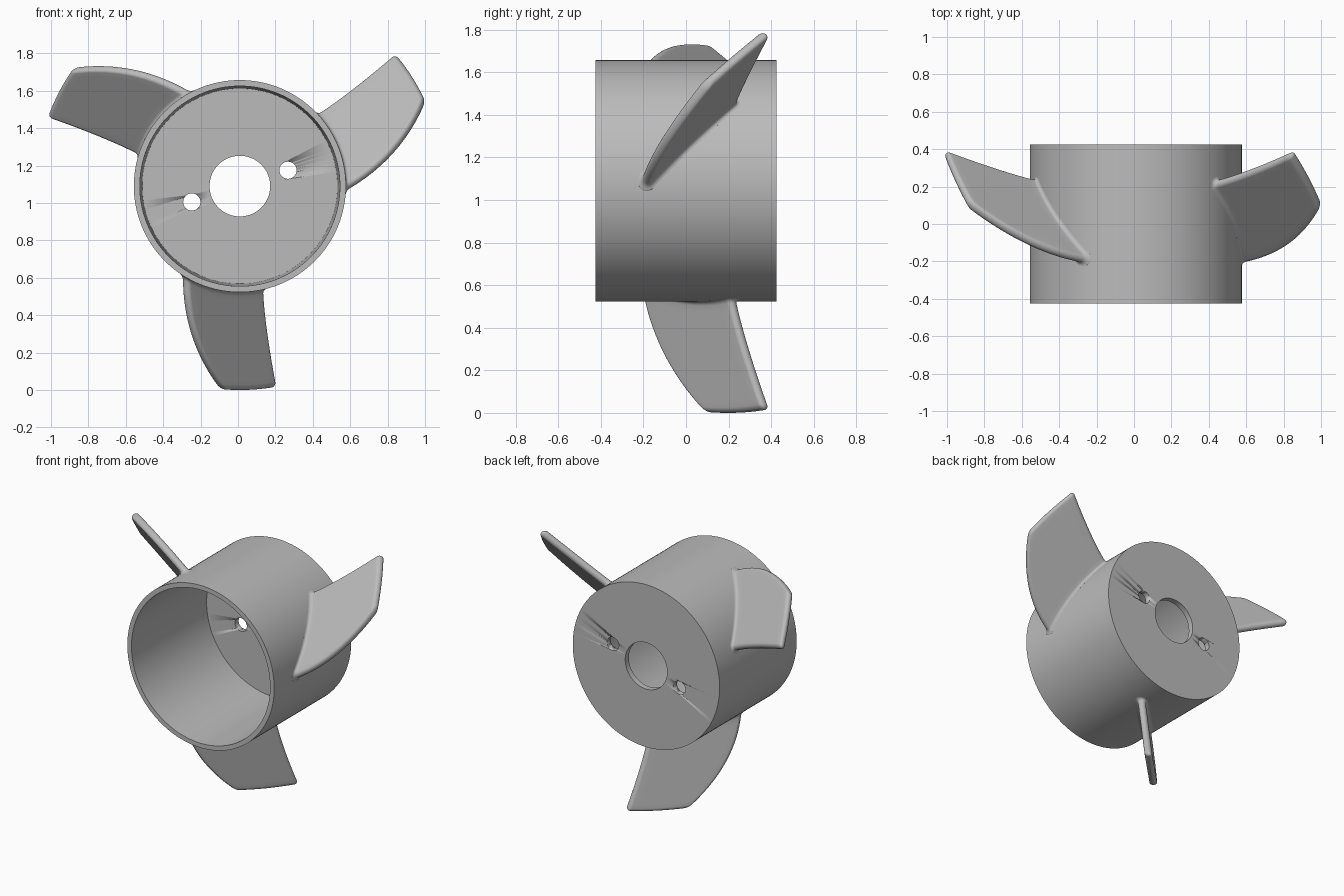
import bpy, bmesh
from math import sin, cos, pi, radians, sqrt
from mathutils import Matrix, Vector

if "Cube" in bpy.data.objects:
    bpy.data.objects.remove(bpy.data.objects["Cube"], do_unlink=True)

CENTRE = Vector((0.01, 0, 1.09))   # hub axis runs along y through here
HUB_R, TIP_R = 0.567, 1.09
HALF_LEN = 0.425

grey = bpy.data.materials.new("plain_grey")
grey.use_nodes = True
colour = (0.5, 0.5, 0.5, 1)
grey.diffuse_color = colour
grey.node_tree.nodes["Principled BSDF"].inputs["Base Color"].default_value = colour


def make_object(name, bm, angle=40):
    bmesh.ops.recalc_face_normals(bm, faces=bm.faces)
    mesh = bpy.data.meshes.new(name)
    bm.to_mesh(mesh)
    bm.free()
    mesh.materials.append(grey)
    obj = bpy.data.objects.new(name, mesh)
    bpy.context.collection.objects.link(obj)
    select(obj)
    bpy.ops.object.shade_smooth_by_angle(angle=radians(angle))
    return obj


def select(obj):
    bpy.ops.object.select_all(action='DESELECT')
    obj.select_set(True)
    bpy.context.view_layer.objects.active = obj


def loft(bm, rings, closed=False):
    """Skin a list of vertex rings with quads."""
    n = len(rings[0])
    pairs = list(zip(rings, rings[1:]))
    if closed:
        pairs.append((rings[-1], rings[0]))
    for a, b in pairs:
        for i in range(n):
            j = (i + 1) % n
            bm.faces.new((a[i], a[j], b[j], b[i]))


# Hub: open cup turned about y, with a bored back plate
def make_hub(steps=128):
    profile = [(HUB_R, -HALF_LEN), (HUB_R, HALF_LEN), (0.162, HALF_LEN),
               (0.162, 0.385), (0.522, 0.385), (0.535, -HALF_LEN)]
    bm = bmesh.new()
    rings = []
    for r, y in profile:
        angles = [2 * pi * i / steps for i in range(steps)]
        rings.append([bm.verts.new(CENTRE + Vector((r * cos(a), y, r * sin(a))))
                      for a in angles])
    loft(bm, rings, closed=True)
    return make_object("hub", bm)


# Two bolt holes through the back plate
def drill(hub, side):
    bm = bmesh.new()
    place = Matrix.Translation(CENTRE + Vector((0.257 * side, 0.4, 0.085 * side)))
    bmesh.ops.create_cone(bm, cap_ends=True, segments=32, radius1=0.046,
                          radius2=0.046, depth=0.2,
                          matrix=place @ Matrix.Rotation(pi / 2, 4, 'X'))
    cutter = make_object("bolt_hole_cutter", bm)
    cutter.hide_render = True
    select(hub)
    mod = hub.modifiers.new("bolt_hole", 'BOOLEAN')
    mod.operation = 'DIFFERENCE'
    mod.solver = 'EXACT'
    mod.object = cutter
    bpy.ops.object.modifier_apply(modifier=mod.name)
    bpy.data.objects.remove(cutter, do_unlink=True)


# Blade: pitched plate with rounded rim, lofted outward from the hub
def make_blade(name, turn):
    half, fillet = 0.025, 0.02
    span = TIP_R - HUB_R
    stations = [(-0.02, half + fillet)]
    for k in range(6):                                   # root fillet
        a = k / 5 * pi / 2
        stations.append((fillet * (1 - cos(a)), half + fillet * (1 - sin(a))))
    body = span - half
    stations += [(fillet + (body - fillet) * k / 16, half) for k in range(1, 17)]
    for k in range(1, 7):                                # rounded tip
        a = k / 6 * radians(85)
        stations.append((body + half * sin(a), half * cos(a)))

    # Half section as (chord fraction, angle): trailing rim, side, leading rim
    rim = [pi / 2 * (k + 0.5) / 5 for k in range(5)]
    upper = [(1, a) for a in rim]
    upper += [(1 - k / 12, pi / 2) for k in range(13)]
    upper += [(0, pi - a) for a in reversed(rim)]
    section = upper + [(c, -a) for c, a in reversed(upper)]

    spin = Matrix.Rotation(turn, 3, 'Y')
    bm = bmesh.new()
    rings = []
    for d, h in stations:
        t = max(0, d / span)
        lead = -0.30 + 0.20 * t ** 2.2 + 0.021
        trail = 0.12 + 0.07 * t ** 1.4 - 0.021
        ring = []
        for c, a in section:
            mid = lead + (trail - lead) * c
            x = mid + h * (cos(a) - sin(a)) * sqrt(0.5)
            depth = sqrt((HUB_R + d) ** 2 - x * x)
            y = mid + 0.016 + 0.167 * depth + h * (cos(a) + sin(a)) * sqrt(0.5)
            ring.append(bm.verts.new(CENTRE + spin @ Vector((x, y, -depth))))
        rings.append(ring)
    loft(bm, rings)
    for ring in (rings[0], rings[-1]):                   # end caps
        n = len(ring)
        for i in range(n // 2 - 1):
            bm.faces.new((ring[i], ring[i + 1], ring[n - 2 - i], ring[n - 1 - i]))
    return make_object(name, bm, 60)


hub = make_hub()
for side in (1, -1):
    drill(hub, side)
for i, name in enumerate(("lower_blade", "right_blade", "left_blade")):
    make_blade(name, i * 2 * pi / 3)
